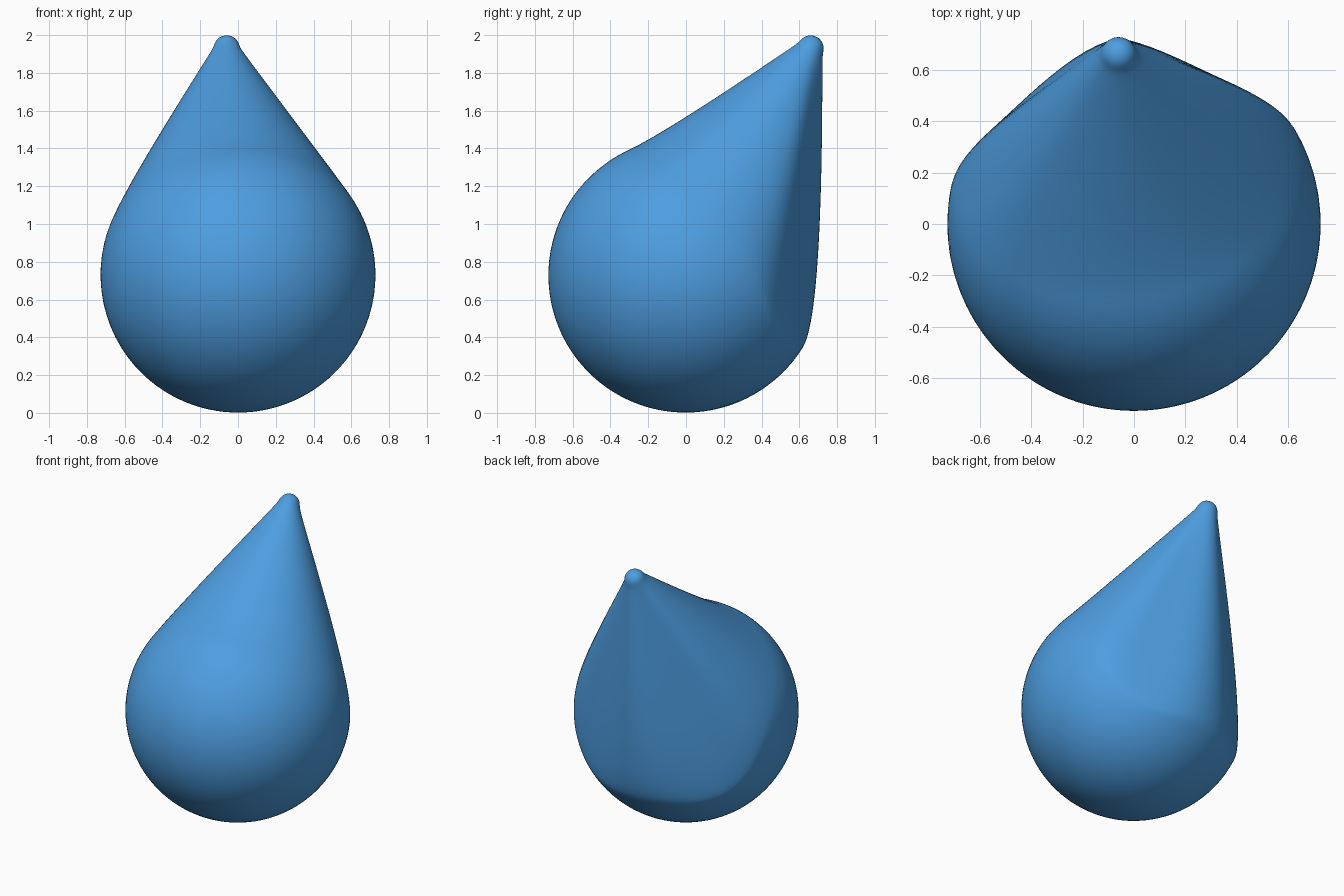
import bpy, bmesh
from math import sin, cos, pi, radians
from mathutils import Vector

cube = bpy.data.objects.get("Cube")
if cube:
    bpy.data.objects.remove(cube, do_unlink=True)

RADIUS = 0.73
CENTRE = Vector((0, 0, RADIUS))
BODY_AXIS = Vector((-0.12, 0.74, 0.66)).normalized()
TIP_RADIUS = 0.07
TIP_CENTRE = Vector((-0.06, 0.66, 1.93))
TIP_AXIS = Vector((0, 0.45, 0.9)).normalized()
SEGMENTS, BODY_RINGS, CONE_RINGS, TIP_RINGS = 96, 40, 40, 8


def polar(axis, theta, phi):
    """Unit direction at angle theta from the axis; phi = 0 is the low back."""
    down = Vector((0, 0, -1))
    e1 = (down - axis * down.dot(axis)).normalized()
    e2 = axis.cross(e1)
    return axis * cos(theta) + (e1 * cos(phi) + e2 * sin(phi)) * sin(theta)


def meridian(phi):
    """One line of points from the round belly up to the drawn-out tip."""
    # flatter panels on both sides of the back ridge
    lobe = sin(2 * phi) ** 2 if cos(phi) > 0 else 0
    theta = radians(73 + 9 * lobe)
    points = []
    # round belly
    for i in range(1, BODY_RINGS):
        angle = pi + (theta - pi) * i / BODY_RINGS
        points.append(CENTRE + RADIUS * polar(BODY_AXIS, angle, phi))
    # curved flank leading to the tip
    rim = CENTRE + RADIUS * polar(BODY_AXIS, theta, phi)
    tangent = polar(BODY_AXIS, theta - pi / 2, phi)
    end = TIP_CENTRE + TIP_RADIUS * polar(TIP_AXIS, pi / 2, phi)
    p1 = rim + tangent * (0.2 - 0.1 * lobe)
    p2 = end.lerp(p1, 0.35)
    for i in range(CONE_RINGS):
        t = i / CONE_RINGS
        s = 1 - t
        points.append(rim * s**3 + p1 * (3 * s * s * t)
                      + p2 * (3 * s * t * t) + end * t**3)
    # rounded tip
    for i in range(TIP_RINGS):
        angle = pi / 2 * (1 - i / TIP_RINGS)
        points.append(TIP_CENTRE + TIP_RADIUS * polar(TIP_AXIS, angle, phi))
    return points


bm = bmesh.new()
lines = [[bm.verts.new(p) for p in meridian(2 * pi * k / SEGMENTS)]
         for k in range(SEGMENTS)]
bottom = bm.verts.new(CENTRE - RADIUS * BODY_AXIS)
top = bm.verts.new(TIP_CENTRE + TIP_RADIUS * TIP_AXIS)
for k, a in enumerate(lines):
    b = lines[(k + 1) % SEGMENTS]
    for i in range(len(a) - 1):
        bm.faces.new((a[i], b[i], b[i + 1], a[i + 1]))
    bm.faces.new((bottom, b[0], a[0]))
    bm.faces.new((top, a[-1], b[-1]))

# soften the joins between belly, flank and tip
for _ in range(4):
    bmesh.ops.smooth_vert(bm, verts=bm.verts, factor=0.5,
                          use_axis_x=True, use_axis_y=True, use_axis_z=True)
bmesh.ops.recalc_face_normals(bm, faces=bm.faces)
for face in bm.faces:
    face.smooth = True

mesh = bpy.data.meshes.new("droplet")
bm.to_mesh(mesh)
bm.free()
droplet = bpy.data.objects.new("droplet", mesh)
bpy.context.collection.objects.link(droplet)

# water blue
blue = bpy.data.materials.new("water_blue")
blue.use_nodes = True
colour = (0.075, 0.34, 0.75, 1)
blue.diffuse_color = colour
blue.node_tree.nodes["Principled BSDF"].inputs["Base Color"].default_value = colour
mesh.materials.append(blue)
